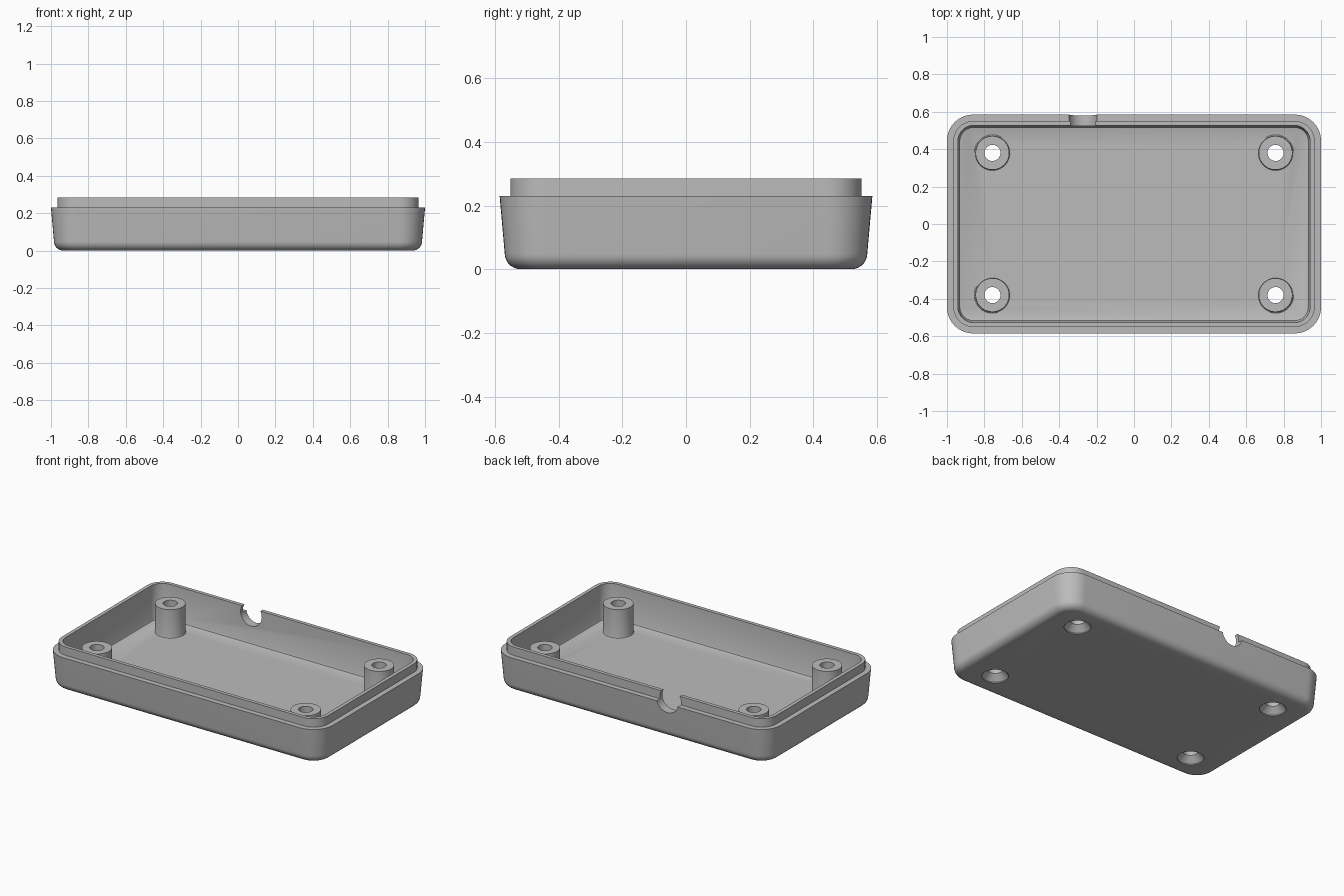
import bpy, bmesh
from math import sin, cos, pi, tau

cube = bpy.data.objects.get("Cube")
if cube:
    bpy.data.objects.remove(cube, do_unlink=True)

grey = bpy.data.materials.new("light grey plastic")
grey.use_nodes = True
grey.diffuse_color = (0.5, 0.5, 0.5, 1)
grey.node_tree.nodes["Principled BSDF"].inputs["Base Color"].default_value = (0.5, 0.5, 0.5, 1)

HALF_X, HALF_Y, CORNER = 1.0, 0.585, 0.14
RIM, LIP, FLOOR = 0.23, 0.285, 0.055
POST_TOP, HOLE = 0.245, 0.043


def rounded_rect(inset, z, steps=10):
    """Ring of points around a rounded rectangle set in from the outer rim."""
    r = CORNER - inset * 0.95
    cx, cy = HALF_X - inset - r, HALF_Y - inset - r
    ring = []
    for q, (sx, sy) in enumerate([(1, 1), (-1, 1), (-1, -1), (1, -1)]):
        for i in range(steps + 1):
            a = (q + i / steps) * pi / 2
            ring.append((sx * cx + r * cos(a), sy * cy + r * sin(a), z))
    return ring


def circle(r, z, x=0, y=0, n=40):
    return [(x + r * cos(tau * i / n), y + r * sin(tau * i / n), z) for i in range(n)]


def loft(name, rings, cap=True):
    """Skin a list of rings, optionally closing both ends."""
    bm = bmesh.new()
    loops = [[bm.verts.new(p) for p in ring] for ring in rings]
    for a, b in zip(loops, loops[1:]):
        for i in range(len(a)):
            j = (i + 1) % len(a)
            bm.faces.new((a[i], a[j], b[j], b[i]))
    if cap:
        bm.faces.new(loops[0][::-1])
        bm.faces.new(loops[-1])
    bmesh.ops.recalc_face_normals(bm, faces=bm.faces)
    mesh = bpy.data.meshes.new(name)
    bm.to_mesh(mesh)
    bm.free()
    mesh.materials.append(grey)
    obj = bpy.data.objects.new(name, mesh)
    bpy.context.collection.objects.link(obj)
    return obj


def activate(obj):
    bpy.ops.object.select_all(action='DESELECT')
    obj.select_set(True)
    bpy.context.view_layer.objects.active = obj


def cut(obj, cutter):
    cutter.hide_render = True
    mod = obj.modifiers.new("cut", 'BOOLEAN')
    mod.operation, mod.solver, mod.object = 'DIFFERENCE', 'EXACT', cutter
    activate(obj)
    bpy.ops.object.modifier_apply(modifier=mod.name)
    bpy.data.objects.remove(cutter, do_unlink=True)


# Tray: rounded underside, drafted wall, stepped lip, inner wall and floor
fillet = 0.05
profile = []
for i in range(8):
    a = i / 7 * pi / 2
    profile.append((0.016 + fillet * (1 - sin(a)), fillet * (1 - cos(a))))
profile += [(0, RIM), (0.034, RIM), (0.034, LIP), (0.058, LIP),
            (0.064, FLOOR + 0.012), (0.068, FLOOR + 0.003), (0.076, FLOOR)]
tray = loft("tray", [rounded_rect(d, z) for d, z in profile])

# Round cable notch through the back wall
notch = loft("notch_cutter", [circle(0.077, -0.1), circle(0.077, 0.1)])
notch.rotation_euler.x = pi / 2
notch.location = (-0.273, 0.56, 0.247)
cut(tray, notch)

# Screw posts with countersunk holes from below
parts = [tray]
for side, x in (("right", -0.757), ("left", 0.757)):
    for end, y in (("front", -0.38), ("back", 0.38)):
        cut(tray, loft("hole_cutter", [circle(r, z, x, y) for r, z in
            ((0.08, -0.02), (0.08, 0.006), (HOLE, 0.044), (HOLE, 0.1))]))
        parts.append(loft(f"screw_post_{end}_{side}", [circle(r, z, x, y) for r, z in
            ((0.097, FLOOR), (0.092, FLOOR + 0.003), (0.09, FLOOR + 0.01), (0.09, POST_TOP),
             (HOLE, POST_TOP), (HOLE, FLOOR))], cap=False))

for obj in parts:
    activate(obj)
    bpy.ops.object.shade_smooth_by_angle(angle=pi / 6)
